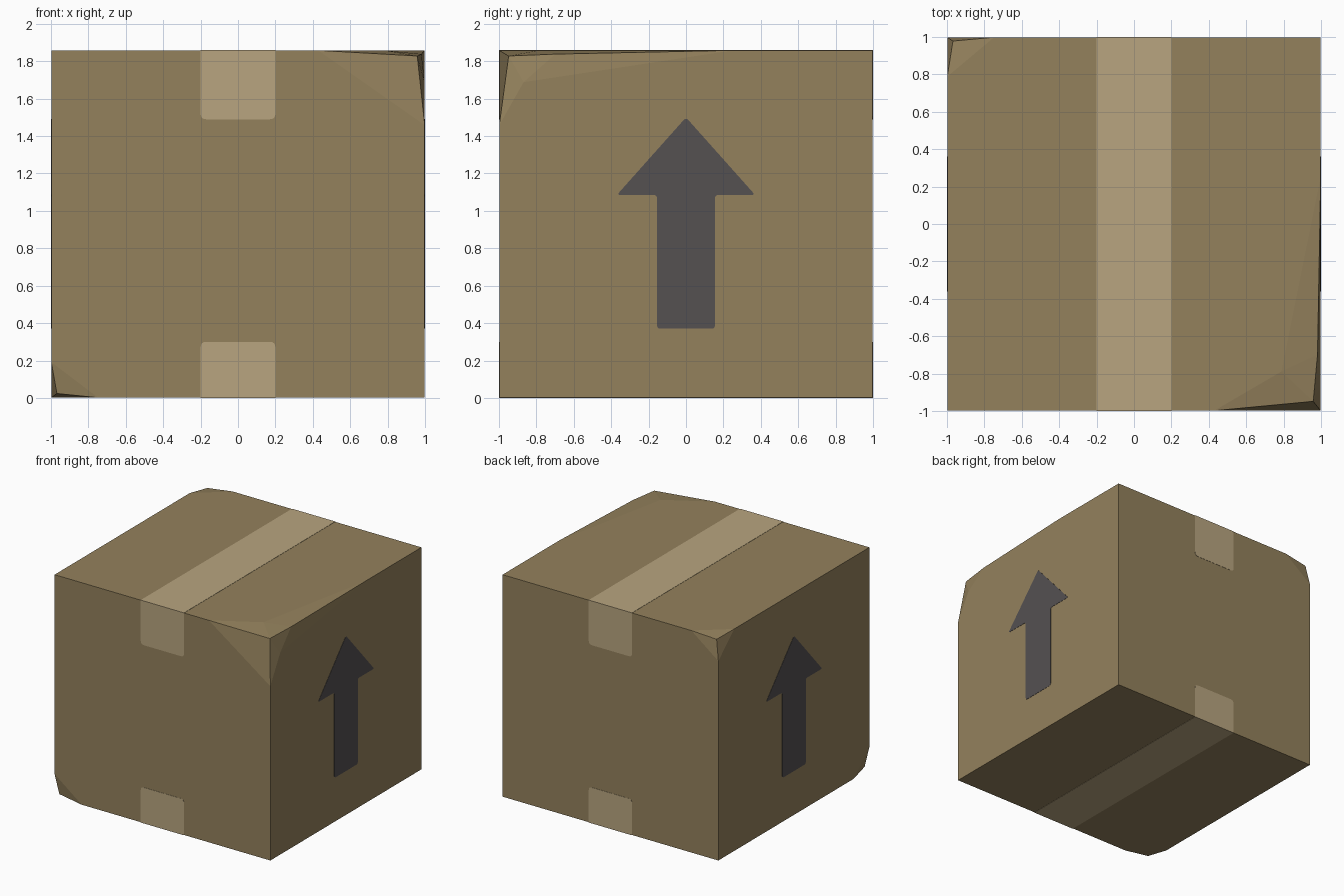
import bpy, bmesh
from mathutils import Vector

if "Cube" in bpy.data.objects:
    bpy.data.objects.remove(bpy.data.objects["Cube"])

H = 1.86
T = 0.002   # plate height above the cardboard


def material(name, col):
    m = bpy.data.materials.new(name)
    m.diffuse_color = (*col, 1)
    m.use_nodes = True
    m.node_tree.nodes["Principled BSDF"].inputs["Base Color"].default_value = m.diffuse_color
    return m


CARD = material("cardboard", (0.295, 0.22, 0.108))
TAPE = material("packing_tape", (0.48, 0.375, 0.215))
INK = material("dark_ink", (0.09, 0.082, 0.083))


def finish(bm, name, mat):
    bmesh.ops.recalc_face_normals(bm, faces=bm.faces[:])
    me = bpy.data.meshes.new(name)
    bm.to_mesh(me)
    bm.free()
    me.materials.append(mat)
    ob = bpy.data.objects.new(name, me)
    bpy.context.collection.objects.link(ob)
    return ob


def rounded(pts, r):
    """Round every corner of a 2D outline by its own radius."""
    pts = [Vector(p) for p in pts]
    out = []
    for i, p in enumerate(pts):
        if r[i] == 0:
            out.append(p)
            continue
        a = p + (pts[i - 1] - p).normalized() * r[i]
        b = p + (pts[(i + 1) % len(pts)] - p).normalized() * r[i]
        for k in range(5):
            t = k / 4
            out.append(a * (1 - t) ** 2 + p * 2 * t * (1 - t) + b * t * t)
    return out


def plate(name, outline, place, normal, mat):
    """Thin plate: outline placed on the outer surface, extruded inward."""
    bm = bmesh.new()
    f = bm.faces.new([bm.verts.new(place(u, v)) for u, v in outline])
    ext = bmesh.ops.extrude_face_region(bm, geom=[f], use_keep_orig=True)
    moved = [g for g in ext["geom"] if isinstance(g, bmesh.types.BMVert)]
    bmesh.ops.translate(bm, verts=moved, vec=Vector(normal) * -2 * T)
    bmesh.ops.triangulate(bm, faces=[g for g in bm.faces if len(g.verts) > 4])
    return finish(bm, name, mat)


# cardboard box: plain corners, plus three crushed ones
pts = [(1, 1, H), (-1, -1, H), (1, 1, 0), (-1, 1, 0), (1, -1, 0)]
# large dent, front right top
pts += [(0.43, -1, H), (0.79, -0.79, H), (1, 0.25, H), (1, -1, 1.46),
        (1, -0.87, 1.69), (1, -0.58, 1.71), (0.96, -0.95, 1.83), (0.983, -0.7, 1.84)]
# small dents, back left top and front left bottom
for sy, z, s in ((1, H, -1), (-1, 0, 1)):
    pts += [(-0.75, sy, z), (-1, 0.79 * sy, z), (-1, sy, z + s * 0.19),
            (-0.97, 0.98 * sy, z + s * 0.022)]
bm = bmesh.new()
c = Vector((0, 0, H / 2))
for p in pts:
    bm.verts.new(c + (Vector(p) - c) * (1 - T))
res = bmesh.ops.convex_hull(bm, input=bm.verts[:])
junk = [v for v in bm.verts if not v.link_faces]
bmesh.ops.delete(bm, geom=junk, context='VERTS')
bmesh.ops.dissolve_limit(bm, angle_limit=0.002, verts=bm.verts[:], edges=bm.edges[:])
finish(bm, "cardboard_box", CARD)

# tape strips along the top and bottom
strip = [(-0.2, -1), (0.2, -1), (0.2, 1), (-0.2, 1)]
plate("tape_top", strip, lambda u, v: (u, v, H), (0, 0, 1), TAPE)
plate("tape_bottom", strip, lambda u, v: (u, v, 0), (0, 0, -1), TAPE)

# folded-over tape ends on front and back
for side, y in (("front", -1), ("back", 1)):
    for end, z0, z1 in (("upper", H, 1.49), ("lower", 0, 0.3)):
        tab = rounded([(-0.2, z0), (0.2, z0), (0.2, z1), (-0.2, z1)], [0, 0, 0.03, 0.03])
        plate(f"tape_{side}_{end}", tab, lambda u, v: (u, y, v), (0, y, 0), TAPE)

# "this way up" arrows on both sides
half = [(0.155, 0.37), (0.155, 1.085), (0.37, 1.085)]
arrow = half + [(0, 1.5)] + [(-u, v) for u, v in reversed(half)]
arrow = rounded(arrow, [0.02] * len(arrow))
for side, x in (("right", 1), ("left", -1)):
    plate(f"arrow_{side}", arrow, lambda u, v: (x, u, v), (x, 0, 0), INK)
